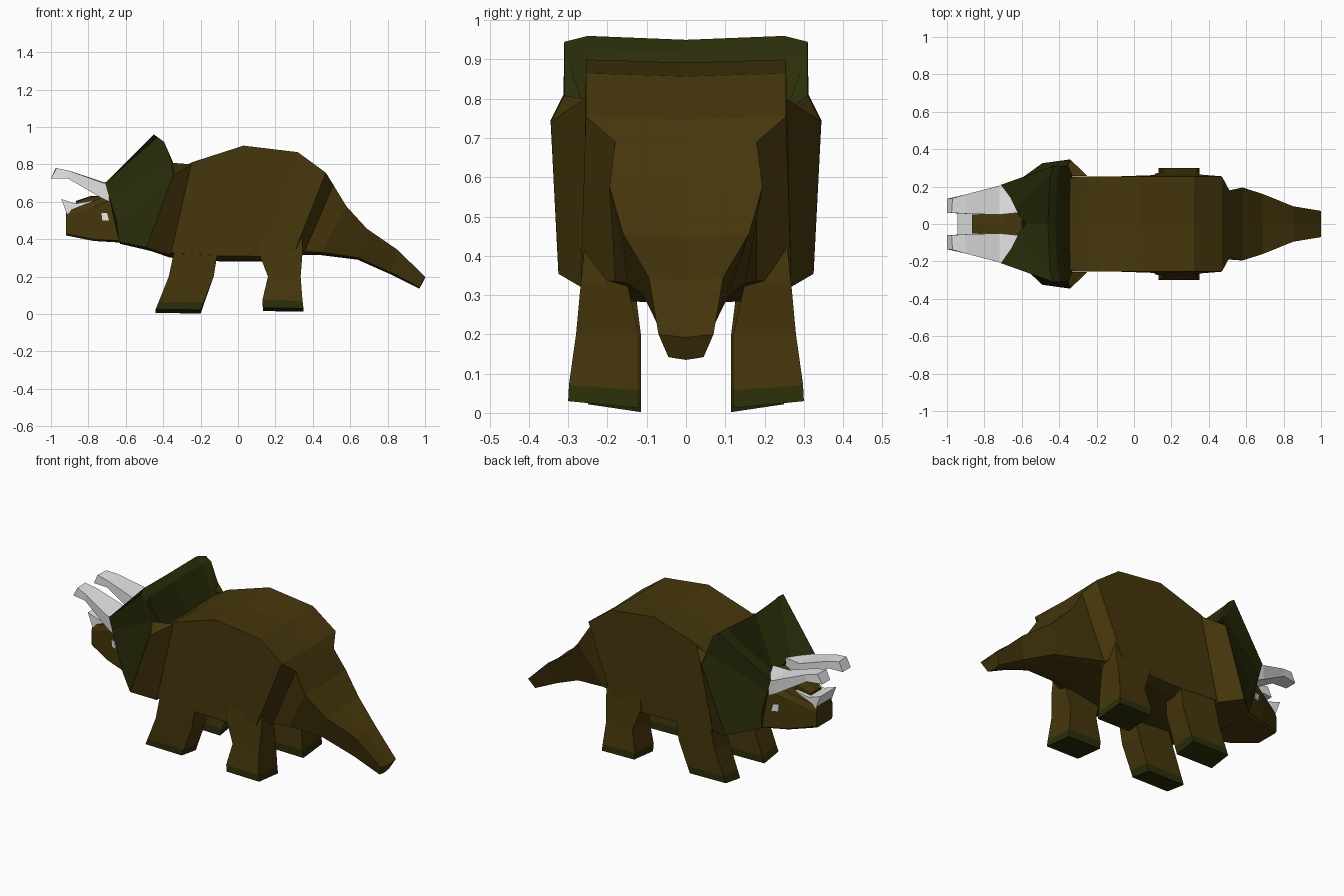
import bpy, bmesh


def material(name, rgb):
    m = bpy.data.materials.new(name)
    m.diffuse_color = (*rgb, 1)
    return m


MATS = [material("brown hide", (0.060, 0.037, 0.0035)),
        material("dark green", (0.024, 0.027, 0.003)),
        material("pale horn", (0.80, 0.80, 0.80))]
BROWN, GREEN, PALE = 0, 1, 2


def full(half):
    """Complete a half ring that starts and ends on the centre plane."""
    return half + [(x, -y, z) for x, y, z in reversed(half[1:-1])]


def loft(name, rings, rule, mirror=False):
    """Skin closed rings; rule(segment, centre) gives the colour of a face."""
    bm = bmesh.new()
    for s in ((1, -1) if mirror else (1,)):
        vs = [[bm.verts.new((x, y * s, z)) for x, y, z in r] for r in rings]
        n = len(rings[0])
        faces = [(0, bm.faces.new(vs[0])), (len(rings) - 2, bm.faces.new(vs[-1]))]
        for i in range(len(rings) - 1):
            for j in range(n):
                k = (j + 1) % n
                faces.append((i, bm.faces.new((vs[i][j], vs[i][k], vs[i + 1][k], vs[i + 1][j]))))
        for i, f in faces:
            f.material_index = rule(i, f.calc_center_median())
    bmesh.ops.recalc_face_normals(bm, faces=bm.faces)
    me = bpy.data.meshes.new(name)
    bm.to_mesh(me)
    bm.free()
    for m in MATS:
        me.materials.append(m)
    ob = bpy.data.objects.new(name, me)
    bpy.context.collection.objects.link(ob)
    return ob


def brown(i, c):
    return BROWN


def pale(i, c):
    return PALE


# Body and tail: slanted sections (top x, top z, bottom x, bottom z, top and low half width)
sections = [(-.36, .74, -.40, .32, .25, .25),
            (-.25, .81, -.35, .305, .255, .255),
            (.03, .90, -.08, .285, .255, .255),
            (.32, .865, .12, .285, .255, .262),
            (.47, .755, .30, .325, .255, .268),
            (.51, .69, .35, .32, .18, .18),
            (.58, .575, .44, .32, .195, .15),
            (.69, .455, .64, .295, .16, .11),
            (.85, .345, .82, .215, .095, .07),
            (1.0, .20, .97, .14, .07, .045)]
rings = []
for tx, tz, bx, bz, tw, lw in sections:
    k = .04 * (tz - bz)
    rings.append(full([(tx, 0, tz - .008), (tx, tw, tz),
                       (bx + .04 * (tx - bx), lw, bz + k),
                       (bx, lw * .75, bz), (bx, 0, bz - .005)]))
loft("body_and_tail", rings, brown)

# Neck frill: face edge, front rim, back rim, then collar into the body
frill = [
    [(-.58, 0, .65), (-.64, .08, .69), (-.71, .21, .70), (-.69, .21, .63),
     (-.65, .21, .50), (-.635, .19, .385), (-.63, 0, .375)],
    [(-.46, 0, .95), (-.45, .25, .96), (-.43, .31, .945), (-.36, .312, .81),
     (-.345, .345, .745), (-.49, .325, .355), (-.48, 0, .34)],
    [(-.42, 0, .915), (-.41, .25, .925), (-.395, .31, .92), (-.352, .31, .808),
     (-.338, .343, .742), (-.485, .323, .353), (-.46, 0, .335)],
    [(-.345, 0, .74), (-.34, .24, .745), (-.335, .25, .755), (-.33, .256, .77),
     (-.25, .256, .80), (-.36, .258, .315), (-.36, 0, .30)]]
loft("neck_frill", [full(r) for r in frill],
     lambda i, c: GREEN if c.z > (.79 if i == 2 else .38) else BROWN)

# Head tapering to a blunt snout: x, bottom, top, half width
head = []
for x, b, t, w in [(-.92, .42, .545, .075), (-.77, .39, .605, .14), (-.60, .38, .67, .20)]:
    head.append(full([(x, 0, t), (x, w * .85, t), (x, w, t - .03), (x, w, b + .01), (x, w * .9, b), (x, 0, b)]))
loft("head", head, brown)

# Snout bridge: low ridge between nose and forehead
loft("snout_bridge", [full([(x, 0, t), (x, w, t - .005), (x, w, .54), (x, 0, .54)])
                      for x, t, w in [(-.865, .605, .05), (-.79, .63, .055), (-.60, .64, .06)]], brown)

# Eyes: thin plates lying on the cheeks
eye = [[(x, .14 + (x + .77) * .353 + d, z)
        for x, z in ((-.73, .54), (-.70, .54), (-.69, .50), (-.725, .50))] for d in (-.002, .007)]
loft("eyes", eye, pale, mirror=True)

# Brow horns
horn = [[(-.62, .06, .71), (-.69, .205, .70), (-.69, .20, .60), (-.62, .06, .60)],
        [(-.72, .05, .705), (-.72, .205, .70), (-.73, .195, .62), (-.73, .05, .62)],
        [(-.90, .055, .765), (-.90, .158, .765), (-.91, .153, .725), (-.91, .055, .725)],
        [(-.975, .06, .78), (-.97, .138, .78), (-1.0, .135, .725), (-1.0, .06, .725)]]
loft("brow_horns", horn, pale, mirror=True)

# Nose horn: wedge across the top of the snout
nose = [(-.945, .615), (-.915, .535), (-.87, .535), (-.79, .585), (-.78, .605), (-.87, .59)]
loft("nose_horn", [[(x, y, z) for x, z in nose] for y in (-.075, .075)], pale)


# Legs: each ring is back x, front x, inner y, outer y, height, sole tilt
def leg(name, levels):
    rings = [[(a, yi, z - t), (a, yo, z), (b, yo, z + t * .2), (b, yi, z - t * .8)]
             for a, b, yi, yo, z, t in levels]
    loft(name, rings, lambda i, c: GREEN if i == 0 else BROWN, mirror=True)


leg("front_legs", [(-.20, -.44, .115, .25, .022, .02),
                   (-.185, -.425, .115, .25, .06, .015),
                   (-.13, -.37, .115, .253, .20, 0),
                   (-.11, -.345, .13, .254, .32, 0),
                   (-.11, -.33, .15, .245, .42, 0)])
leg("back_legs", [(.35, .135, .12, .30, .03, .018),
                  (.345, .13, .12, .298, .07, .012),
                  (.335, .16, .12, .28, .20, 0),
                  (.345, .11, .15, .268, .33, 0),
                  (.34, .15, .17, .245, .55, 0)])
